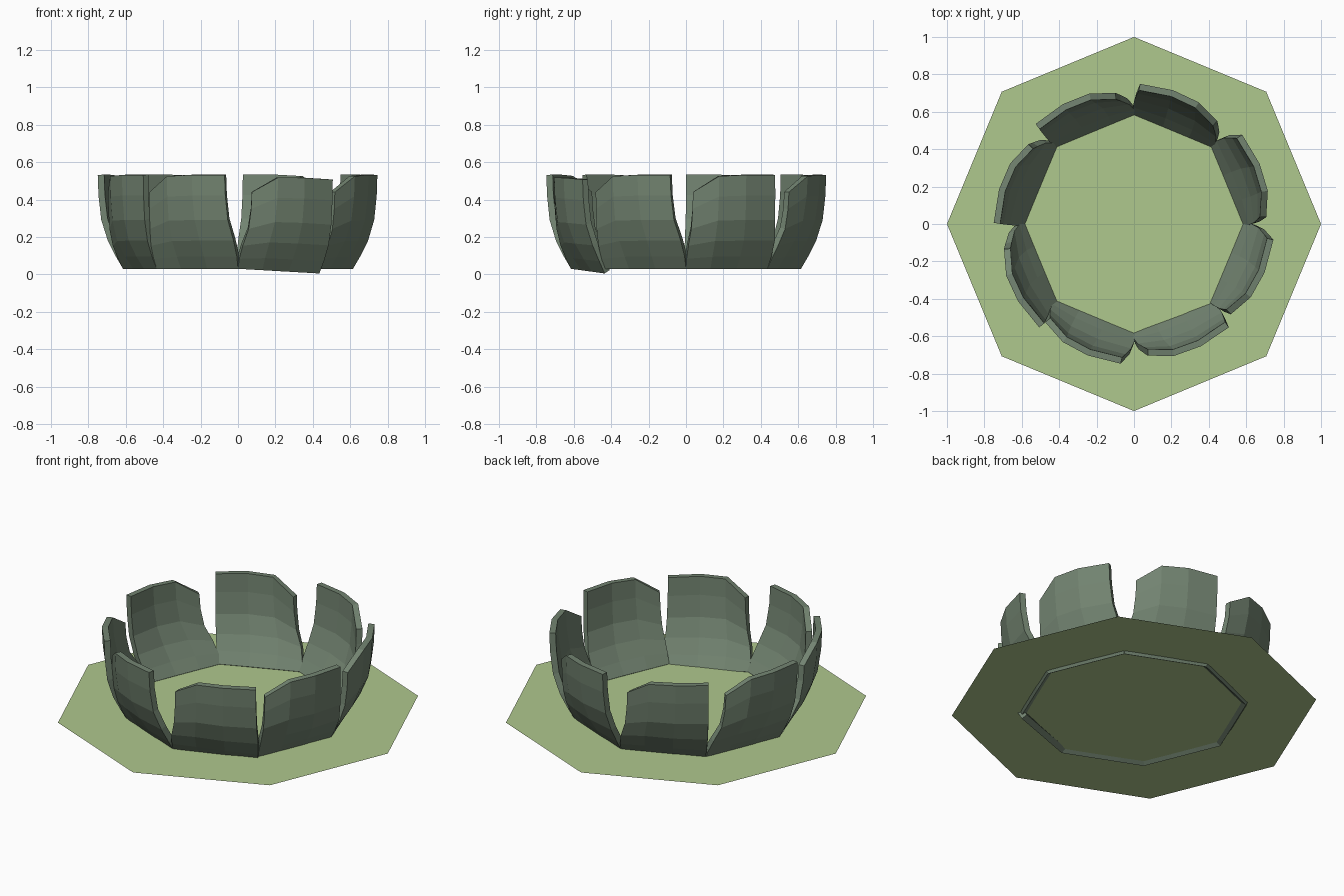
import bpy, bmesh, math
from mathutils import Vector

if "Cube" in bpy.data.objects:
    bpy.data.objects.remove(bpy.data.objects["Cube"])


def material(name, color):
    m = bpy.data.materials.new(name)
    m.diffuse_color = color
    m.use_nodes = True
    m.node_tree.nodes["Principled BSDF"].inputs["Base Color"].default_value = m.diffuse_color
    return m


def add_object(name, bm, mat):
    me = bpy.data.meshes.new(name)
    bm.to_mesh(me)
    bm.free()
    me.materials.append(mat)
    ob = bpy.data.objects.new(name, me)
    bpy.context.collection.objects.link(ob)
    return ob


def polar(r, deg):
    a = math.radians(deg)
    return Vector((r * math.cos(a), r * math.sin(a), 0))


leaf_green = material("light_green", (0.43, 0.58, 0.27, 1))
petal_green = material("dark_green", (0.17, 0.23, 0.165, 1))

# Flat octagonal base
bm = bmesh.new()
bm.faces.new([bm.verts.new(polar(1, 45 * i) + Vector((0, 0, 0.045))) for i in range(8)])
add_object("octagon_base", bm, leaf_green)

# Petal columns: position along width, outer radius at top, top height
COLS = [(0, 0.708, 0.44), (0.3, 0.737, 0.525), (0.62, 0.745, 0.532), (1, 0.75, 0.532)]
# Petal rows: height fraction, outward flare, sideways narrowing
ROWS = [(0, 0, 0), (0.13, 0.28, 0.10), (0.30, 0.60, 0.36),
        (0.52, 0.86, 0.78), (0.78, 0.97, 0.95), (1, 1, 1)]
START = [3, 6, 8, 8, 11, 3, 6, 2]   # twist of each petal in degrees


def petal(k):
    bm = bmesh.new()
    a0 = 45 * k
    sag = 0.025 if k == 6 else 0    # one petal droops at its far corner
    left, right = polar(0.615, a0), polar(0.615, a0 + 45)
    grid = []
    for h, flare, narrow in ROWS:
        row = []
        for u, r_top, z_top in COLS:
            foot = left.lerp(right, u)
            r = foot.length + (r_top - foot.length) * flare
            foot_ang = math.degrees(math.atan2(foot.y, foot.x)) % 360
            if k == 7 and u == 1:
                foot_ang = 360
            if k == 0 and u == 0:
                foot_ang = 0
            top_ang = a0 + START[k] + 36.5 * u
            p = polar(r, foot_ang + (top_ang - foot_ang) * narrow)
            p.z = 0.03 + (z_top - 0.03) * h - sag * u
            row.append(bm.verts.new(p))
        grid.append(row)
    for lo, hi in zip(grid, grid[1:]):
        for i in range(len(COLS) - 1):
            bm.faces.new((lo[i], lo[i + 1], hi[i + 1], hi[i]))
    ob = add_object(f"petal_{k + 1}", bm, petal_green)
    mod = ob.modifiers.new("thickness", 'SOLIDIFY')
    mod.thickness = 0.035
    mod.offset = -1


# Ring of eight curved petals
for k in range(8):
    petal(k)
